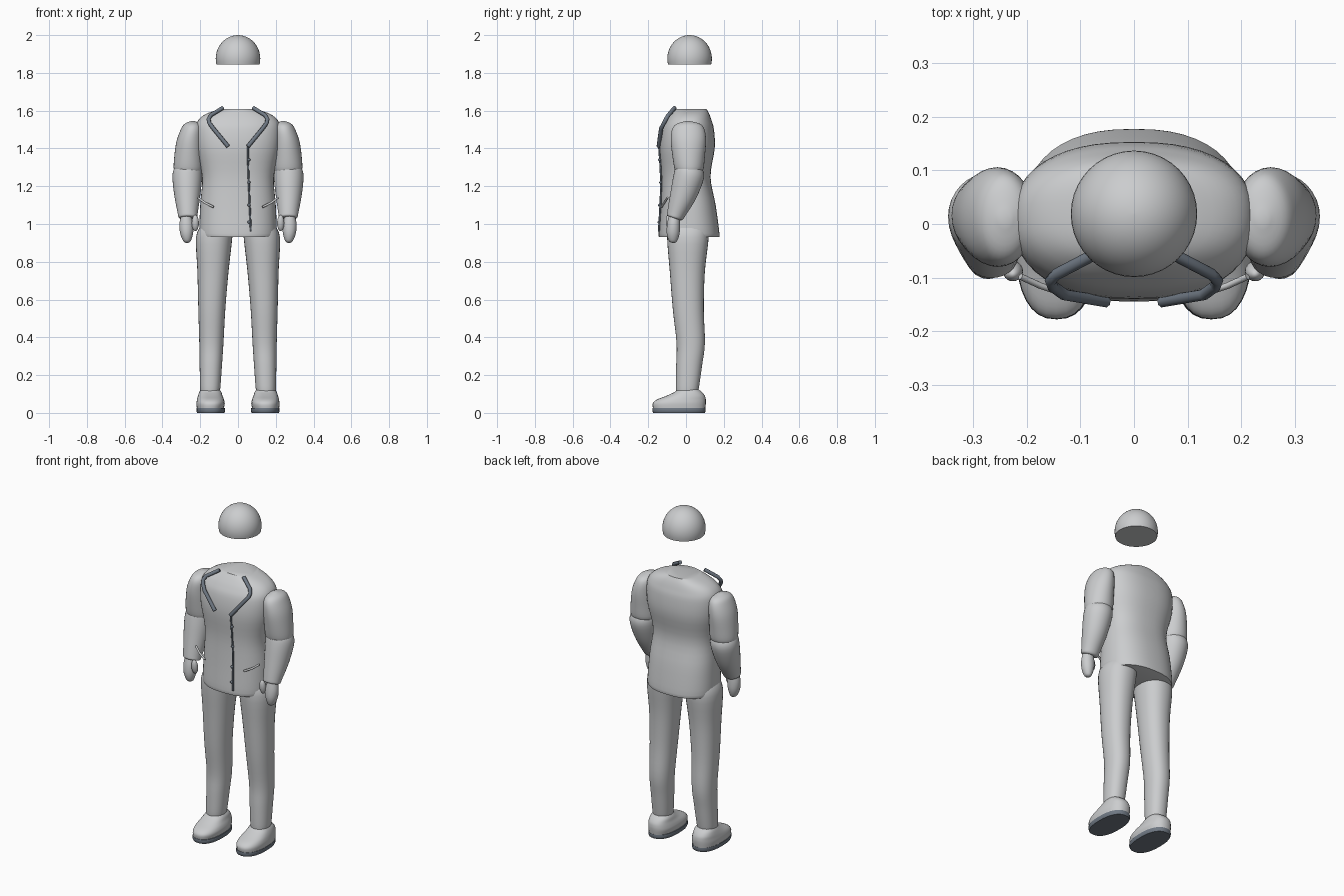
import bpy, bmesh, math
from mathutils import Vector

if "Cube" in bpy.data.objects:
    bpy.data.objects.remove(bpy.data.objects["Cube"])


def material(name, colour):
    m = bpy.data.materials.new(name)
    m.use_nodes = True
    m.diffuse_color = (*colour, 1)
    m.node_tree.nodes["Principled BSDF"].inputs["Base Color"].default_value = (*colour, 1)
    return m


LIGHT = material("light grey", (0.6, 0.61, 0.62))
DARK = material("slate grey", (0.16, 0.19, 0.23))


def finish(obj, mat, angle=40):
    obj.data.materials.clear()
    obj.data.materials.append(mat)
    bpy.ops.object.select_all(action="DESELECT")
    bpy.context.view_layer.objects.active = obj
    obj.select_set(True)
    if obj.type == "CURVE":
        bpy.ops.object.convert(target="MESH")
    bpy.ops.object.shade_smooth_by_angle(angle=math.radians(angle))
    return obj


def spline(rows, steps):
    """Smooth interpolation through the given rows."""
    rows = [Vector(r) for r in rows]
    out = []
    for i in range(len(rows) - 1):
        a, b = rows[max(i - 1, 0)], rows[i]
        c, d = rows[i + 1], rows[min(i + 2, len(rows) - 1)]
        for k in range(steps):
            t = k / steps
            out.append(b + (c - a) * (t / 2) + (a * 2 - b * 5 + c * 4 - d) * (t * t / 2)
                       + (b * 3 - a - c * 3 + d) * (t ** 3 / 2))
    return out + [rows[-1]]


def loft(name, rows, mat, side=1, power=2.0, steps=4, tilt=0.0, sides=32):
    """Skin closed rings; each row is height, x range, y range."""
    bm = bmesh.new()
    rings = []
    levels = spline(rows, steps)
    for n, (z, xa, xb, ya, yb) in enumerate(levels):
        lean = tilt * n / (len(levels) - 1)
        ring = []
        for i in range(sides):
            a = math.tau * i / sides
            c, s = math.cos(a), math.sin(a)
            u = math.copysign(abs(c) ** (2 / power), c)
            v = math.copysign(abs(s) ** (2 / power), s)
            x = (xa + xb) / 2 + u * (xb - xa) / 2
            dy = v * (yb - ya) / 2
            ring.append(bm.verts.new((side * x, (ya + yb) / 2 + dy, z + lean * dy)))
        rings.append(ring)
    for lo, hi in zip(rings, rings[1:]):
        for i in range(sides):
            j = (i + 1) % sides
            bm.faces.new((lo[i], lo[j], hi[j], hi[i]))
    bm.faces.new(rings[0])
    bm.faces.new(rings[-1])
    bmesh.ops.recalc_face_normals(bm, faces=bm.faces)
    mesh = bpy.data.meshes.new(name)
    bm.to_mesh(mesh)
    bm.free()
    obj = bpy.data.objects.new(name, mesh)
    bpy.context.collection.objects.link(obj)
    return finish(obj, mat)


def tube(name, points, radius, mat, side=1):
    curve = bpy.data.curves.new(name, "CURVE")
    curve.dimensions = "3D"
    curve.bevel_depth = radius
    curve.bevel_resolution = 2
    curve.use_fill_caps = True
    s = curve.splines.new("POLY")
    s.points.add(len(points) - 1)
    for p, (x, y, z) in zip(s.points, points):
        p.co = (side * x, y, z, 1)
    obj = bpy.data.objects.new(name, curve)
    bpy.context.collection.objects.link(obj)
    return finish(obj, mat, 60)


def ball(name, centre, size, mat, lean=(0, 0, 0)):
    bpy.ops.mesh.primitive_uv_sphere_add(segments=20, ring_count=12, location=centre, rotation=lean)
    obj = bpy.context.object
    obj.name = name
    obj.scale = size
    return finish(obj, mat, 80)


# Cap: a dome with a flat underside
dome = []
for k in range(15):
    a = math.radians(-14 + 103 * k / 14)
    r = 0.118 * math.cos(a)
    dome.append((1.875 + 0.125 * math.sin(a), -r, r, 0.019 - r, 0.019 + r))
loft("cap", dome, LIGHT, steps=1, sides=40)

# Jacket body: height, half width, front, back
jacket = [(0.93, 0.195, -0.14, 0.172), (0.95, 0.205, -0.145, 0.177), (1.1, 0.2, -0.135, 0.157),
          (1.25, 0.19, -0.13, 0.13), (1.4, 0.22, -0.14, 0.152), (1.5, 0.225, -0.128, 0.148),
          (1.55, 0.21, -0.105, 0.135), (1.585, 0.165, -0.08, 0.122), (1.61, 0.09, -0.058, 0.108)]
loft("jacket", [(z, -w, w, f, b) for z, w, f, b in jacket], LIGHT, power=2.4, sides=48)

# Front closure with small buttons
tube("jacket_seam", [(0.052, -0.143, 1.41), (0.054, -0.135, 1.3), (0.058, -0.132, 1.2),
                     (0.062, -0.136, 1.1), (0.068, -0.144, 0.96)], 0.005, DARK)
for i, (y, z) in enumerate([(-0.14, 1.34), (-0.134, 1.22), (-0.14, 1.1), (-0.143, 1.01)]):
    ball(f"button_{i + 1}", (0.058, y, z), (0.008, 0.008, 0.008), DARK)

leg = [(0.1, 0.105, 0.192, -0.045, 0.058), (0.12, 0.095, 0.2, -0.053, 0.066),
       (0.25, 0.085, 0.203, -0.052, 0.085), (0.37, 0.077, 0.205, -0.05, 0.1),
       (0.55, 0.067, 0.21, -0.07, 0.094), (0.75, 0.05, 0.215, -0.086, 0.1),
       (0.93, 0.03, 0.222, -0.1, 0.12), (1, 0.03, 0.19, -0.09, 0.11)]
upper_arm = [(1.27, 0.2, 0.325, -0.045, 0.075), (1.29, 0.187, 0.34, -0.06, 0.092),
             (1.36, 0.185, 0.337, -0.072, 0.1), (1.44, 0.185, 0.325, -0.08, 0.106),
             (1.5, 0.187, 0.303, -0.074, 0.098), (1.53, 0.2, 0.283, -0.05, 0.075),
             (1.545, 0.23, 0.25, -0.002, 0.02)]
forearm = [(1.315, 0.22, 0.31, -0.02, 0.055), (1.3, 0.195, 0.335, -0.052, 0.085),
           (1.25, 0.19, 0.347, -0.066, 0.094), (1.15, 0.2, 0.337, -0.083, 0.055),
           (1.06, 0.213, 0.32, -0.098, 0.0), (1.035, 0.217, 0.314, -0.1, -0.018),
           (1.03, 0.23, 0.3, -0.09, -0.03)]
hand = [(0.9, 0.265, 0.275, -0.072, -0.06), (0.91, 0.25, 0.29, -0.09, -0.047),
        (0.95, 0.238, 0.306, -0.102, -0.034), (1, 0.236, 0.31, -0.1, -0.032),
        (1.05, 0.25, 0.3, -0.09, -0.035)]
shoe = [(0.024, 0.075, 0.218, -0.175, 0.102), (0.05, 0.07, 0.22, -0.176, 0.105),
        (0.07, 0.074, 0.217, -0.155, 0.105), (0.09, 0.082, 0.212, -0.105, 0.1),
        (0.11, 0.088, 0.205, -0.062, 0.085), (0.125, 0.098, 0.196, -0.045, 0.065)]
sole = [(0, 0.072, 0.217, -0.174, 0.1), (0.012, 0.068, 0.221, -0.178, 0.104),
        (0.025, 0.07, 0.22, -0.177, 0.103)]
lapel = [(0.08, -0.06, 1.615), (0.145, -0.094, 1.575), (0.156, -0.106, 1.555),
         (0.152, -0.116, 1.535), (0.13, -0.132, 1.505), (0.052, -0.145, 1.41)]

# Paired parts
for side, word in ((1, "left"), (-1, "right")):
    loft(word + "_trouser_leg", leg, LIGHT, side, power=2.2)
    loft(word + "_upper_arm", upper_arm, LIGHT, side)
    loft(word + "_forearm", forearm, LIGHT, side, tilt=-0.35)
    loft(word + "_hand", hand, LIGHT, side, sides=20)
    ball(word + "_thumb", (side * 0.226, -0.088, 1.005), (0.019, 0.018, 0.043), LIGHT, (0.15, 0, 0))
    loft(word + "_shoe", shoe, LIGHT, side, power=2.4)
    loft(word + "_sole", sole, DARK, side, power=2.4, steps=2)
    tube(word + "_lapel", lapel, 0.011, DARK, side)
    tube(word + "_pocket", [(0.13, -0.13, 1.09), (0.175, -0.115, 1.112), (0.212, -0.098, 1.14)],
         0.006, LIGHT, side)
